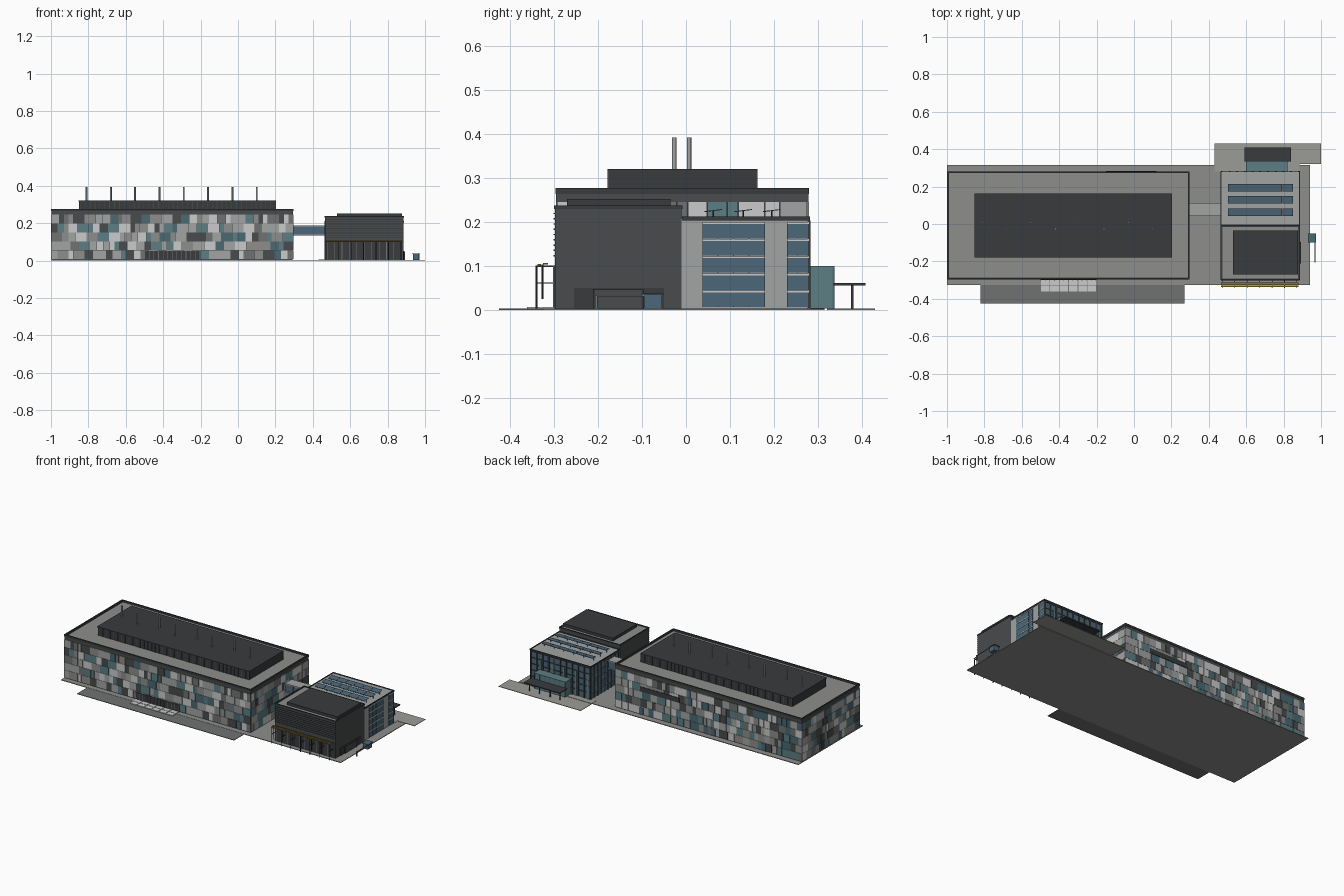
import bpy, bmesh, random
from mathutils import Matrix, Vector

if "Cube" in bpy.data.objects:
    bpy.data.objects.remove(bpy.data.objects["Cube"])

random.seed(4)
COL = {
    "charcoal": (.04, .044, .048), "dark": (.065, .07, .072), "mid": (.16, .165, .165),
    "roof": (.27, .27, .265), "stone": (.36, .37, .37), "light": (.52, .52, .52),
    "teal": (.11, .21, .23), "deep_teal": (.07, .14, .17), "glass": (.075, .135, .19),
    "gold": (.25, .17, .03), "paving": (.33, .335, .31),
}
MATS = {}
for k, c in COL.items():
    MATS[k] = bpy.data.materials.new(k)
    MATS[k].diffuse_color = (*c, 1)


def finish(name, bm, mat):
    me = bpy.data.meshes.new(name)
    bm.to_mesh(me)
    bm.free()
    me.materials.append(MATS[mat])
    ob = bpy.data.objects.new(name, me)
    bpy.context.collection.objects.link(ob)
    return ob


def boxes(name, mat, *bs):
    """One object from boxes given as x0, x1, y0, y1, z0, z1."""
    bm = bmesh.new()
    for x0, x1, y0, y1, z0, z1 in bs:
        m = Matrix.Translation(((x0 + x1) / 2, (y0 + y1) / 2, (z0 + z1) / 2))
        m = m @ Matrix.Diagonal((x1 - x0, y1 - y0, z1 - z0, 1))
        bmesh.ops.create_cube(bm, size=1, matrix=m)
    return finish(name, bm, mat)


def rods(name, mat, r, *pts, seg=12):
    """Vertical cylinders given as x, y, z0, z1."""
    bm = bmesh.new()
    for x, y, z0, z1 in pts:
        bmesh.ops.create_cone(bm, cap_ends=True, segments=seg, radius1=r, radius2=r, depth=z1 - z0,
                              matrix=Matrix.Translation((x, y, (z0 + z1) / 2)))
    ob = finish(name, bm, mat)
    for p in ob.data.polygons:
        p.use_smooth = len(p.vertices) == 4
    return ob


def ring(x0, x1, y0, y1, z0, z1, t):
    return [(x0, x1, y0, y0 + t, z0, z1), (x0, x1, y1 - t, y1, z0, z1),
            (x0, x0 + t, y0 + t, y1 - t, z0, z1), (x1 - t, x1, y0 + t, y1 - t, z0, z1)]


# ground slabs
boxes("ground_slab", "roof", (-1, .94, -.325, .315, 0, .004))
boxes("front_terrace", "mid", (-.82, .27, -.425, -.325, 0, .003))
boxes("rear_terrace", "paving", (.43, 1, .32, .43, 0, .003), (.43, .885, .28, .32, .004, .005))

# main hall body, roof and parapet
boxes("hall_body", "dark", (-.996, .292, -.291, .276, .003, .25))
boxes("hall_roof", "roof", (-.99, .29, -.287, .272, .25, .266))
boxes("hall_parapet", "charcoal", *ring(-1, .297, -.297, .28, .264, .277, .008))
boxes("hall_cornice", "dark", *ring(-.998, .295, -.295, .278, .246, .264, .012))

# patchwork cladding on all four hall sides
PATCH = {k: [] for k in ("light", "stone", "roof", "mid", "dark", "teal", "deep_teal")}
WEIGHTS = (22, 24, 18, 8, 14, 11, 7)
ROWS, ZB, ZT = 5, .008, .246


def cladding(axis, a0, a1, p0, p1):
    h = (ZT - ZB) / ROWS
    for r in range(ROWS):
        a = a0
        while a < a1 - .001:
            b = min(a + random.choice((.025, .035, .045, .06)), a1)
            if a1 - b < .015:
                b = a1
            k = random.choices(list(PATCH), WEIGHTS)[0]
            z0, z1 = ZB + r * h, ZB + (r + 1) * h - .001
            PATCH[k].append((a, b - .001, p0, p1, z0, z1) if axis == "x" else (p0, p1, a, b - .001, z0, z1))
            a = b


cladding("x", -1, .296, -.295, -.291)
cladding("x", -1, .296, .276, .28)
cladding("y", -.291, .276, -1, -.996)
cladding("y", -.291, .276, .292, .296)
for k, bs in PATCH.items():
    boxes("cladding_" + k, k, *bs)

# hall plant room with ribs and chimneys
boxes("plant_room", "charcoal", (-.85, .2, -.175, .16, .262, .318))
boxes("plant_room_roof", "charcoal", (-.853, .203, -.178, .163, .316, .321))
boxes("plant_room_ribs", "dark", *[(-.845 + i * .0261, -.841 + i * .0261, y, y + .003, .266, .316)
                                  for i in range(41) for y in (-.178, .16)])
rods("chimneys", "stone", .005, *[(-.81 + i * .13, .007 if i % 2 == 0 else -.027, .31, .392) for i in range(8)])

# hall entrance, steps and rear louvre
boxes("hall_entrance", "charcoal", (-.5, -.2, -.299, -.29, .004, .05))
boxes("hall_entrance_frames", "mid", *[(-.5 + i * .0245, -.497 + i * .0245, -.301, -.298, .004, .05)
                                       for i in range(13)])
boxes("entrance_paving", "light", *[(-.498 + i * .05, -.452 + i * .05, y, y + .03, .003, .007)
                                    for i in range(6) for y in (-.361, -.328)])
boxes("rear_louvre", "charcoal", (-.15, .12, .278, .283, .15, .18))
boxes("rear_doors", "glass", *[(x, x + .03, .279, .282, .006, .05) for x in (-.75, -.4, -.35, .1)])

# link bridge
boxes("bridge_glass", "glass", (.292, .468, .047, .108, .139, .181))
boxes("bridge_slabs", "stone", (.292, .468, .044, .111, .134, .139), (.292, .468, .044, .111, .181, .187))
boxes("bridge_mullions", "deep_teal", *[(.318 + i * .03, .321 + i * .03, .045, .11, .138, .182) for i in range(5)])

# dark front block of the annex
boxes("dark_block", "dark", (.465, .885, -.298, -.01, .003, .232))
boxes("dark_block_roof", "roof", (.472, .878, -.291, -.016, .232, .234))
boxes("dark_block_parapet", "charcoal", *ring(.463, .887, -.3, -.008, .23, .238, .007))
boxes("dark_block_plant", "charcoal", (.53, .878, -.27, -.035, .232, .252))
boxes("front_siding", "charcoal", *[(.465, .885, -.301, -.297, .122 + i * .012, .125 + i * .012) for i in range(9)])
boxes("front_glazing", "charcoal", (.475, .875, -.3, -.296, .006, .1))
boxes("front_mullions", "mid", *[(.475 + i * .0397, .478 + i * .0397, -.302, -.298, .006, .1) for i in range(11)])

# front pergola with gold beams
PX = [.472 + i * .0665 for i in range(7)]
boxes("pergola_beams", "gold", (.465, .88, -.337, -.33, .1, .105), (.465, .88, -.325, -.314, .103, .107))
rods("pergola_posts", "charcoal", .002, *[(x, -.34, .003, .1) for x in PX], *[(x, -.326, .025, .103) for x in PX], seg=8)
boxes("pergola_brackets", "charcoal", *[(x - .0015, x + .0015, -.342, -.297, z, z + .003) for x in PX for z in (.06, .098)])

# loading bay on the right side
boxes("loading_panel", "charcoal", (.884, .888, -.255, -.05, .004, .05))
boxes("loading_doors", "dark", (.886, .892, -.208, -.1, .004, .045))
boxes("loading_door_frame", "charcoal", (.886, .894, -.211, -.207, .004, .048), (.886, .894, -.101, -.097, .004, .048),
      (.886, .894, -.211, -.097, .045, .048))

# small kiosk with a barrier arm
boxes("kiosk", "glass", (.935, .968, -.095, -.055, .004, .034))
boxes("kiosk_roof", "deep_teal", (.93, .973, -.1, -.05, .034, .038))
boxes("barrier", "mid", (.966, .97, -.207, -.095, .031, .034), (.965, .971, -.207, -.201, .004, .034))

# light rear wing of the annex
boxes("wing_body", "stone", (.468, .882, -.01, .277, .003, .203))
boxes("wing_roof", "stone", (.465, .885, -.01, .28, .203, .208))
boxes("wing_parapet", "charcoal", *ring(.463, .887, -.009, .282, .204, .212, .005))
LEVELS = [.007 + i * .039 for i in range(5)]
boxes("east_windows", "glass", *[(.88, .884, a, b, z, z + .033) for z in LEVELS for a, b in ((.037, .18), (.23, .277))])
boxes("east_bands", "light", *[(.88, .886, a, b, z + .033, z + .037) for z in LEVELS for a, b in ((.037, .18), (.23, .28))])
boxes("east_mullions", "deep_teal", *[(.88, .886, y, y + .002, .007, .2) for y in (.037, .072, .107, .142, .178, .23, .253)])
boxes("west_windows", "glass", *[(.466, .47, .005, .272, z, z + .033) for z in LEVELS])
boxes("west_fins", "dark", *[(.463, .468, .004 + i * .0335, .01 + i * .0335, .005, .203) for i in range(9)])
boxes("west_panels", "teal", *[(.465, .469, .014 + i * .067, .03 + i * .067, z, z + .033) for i in range(4) for z in LEVELS[i % 2::2]])
boxes("rear_windows", "glass", *[(.475, .875, .276, .279, z, z + .033) for z in LEVELS])
boxes("rear_bands", "charcoal", *[(.468, .882, .276, .281, z + .033, z + .038) for z in LEVELS])
boxes("rear_fins", "charcoal", *[(.466 + i * .041, .474 + i * .041, .276, .283, .005, .203) for i in range(11)])
boxes("rear_columns", "teal", *[(.48 + i * .082, .492 + i * .082, .276, .282, .005, .16) for i in range(5)])

# tilted solar panels on the wing roof
bm = bmesh.new()
for y in (.062, .13, .195):
    for i in range(6):
        m = (Matrix.Translation((.53 + i * .0585, y, .226)) @ Matrix.Rotation(.12, 4, "X")
             @ Matrix.Diagonal((.057, .04, .002, 1)))
        bmesh.ops.create_cube(bm, size=1, matrix=m)
finish("solar_panels", bm, "glass")
rods("solar_posts", "charcoal", .0015, *[(.505 + i * .0685, y, .206, .226) for i in range(6) for y in (.062, .13, .195)], seg=6)

# rear entrance lobby and canopy
boxes("lobby", "teal", (.603, .817, .278, .335, .004, .096))
boxes("lobby_roof", "teal", (.6, .82, .278, .338, .096, .1))
boxes("lobby_mullions", "deep_teal", *[(.603 + i * .0352, .606 + i * .0352, .333, .337, .004, .096) for i in range(7)])
boxes("canopy", "charcoal", (.59, .84, .335, .408, .056, .062))
rods("canopy_posts", "charcoal", .003, *[(x, .378, .003, .057) for x in (.61, .677, .753, .82)])

for m in bpy.data.materials:
    if m.users and not m.is_grease_pencil:
        m.use_nodes = True
        m.node_tree.nodes["Principled BSDF"].inputs["Base Color"].default_value = m.diffuse_color
